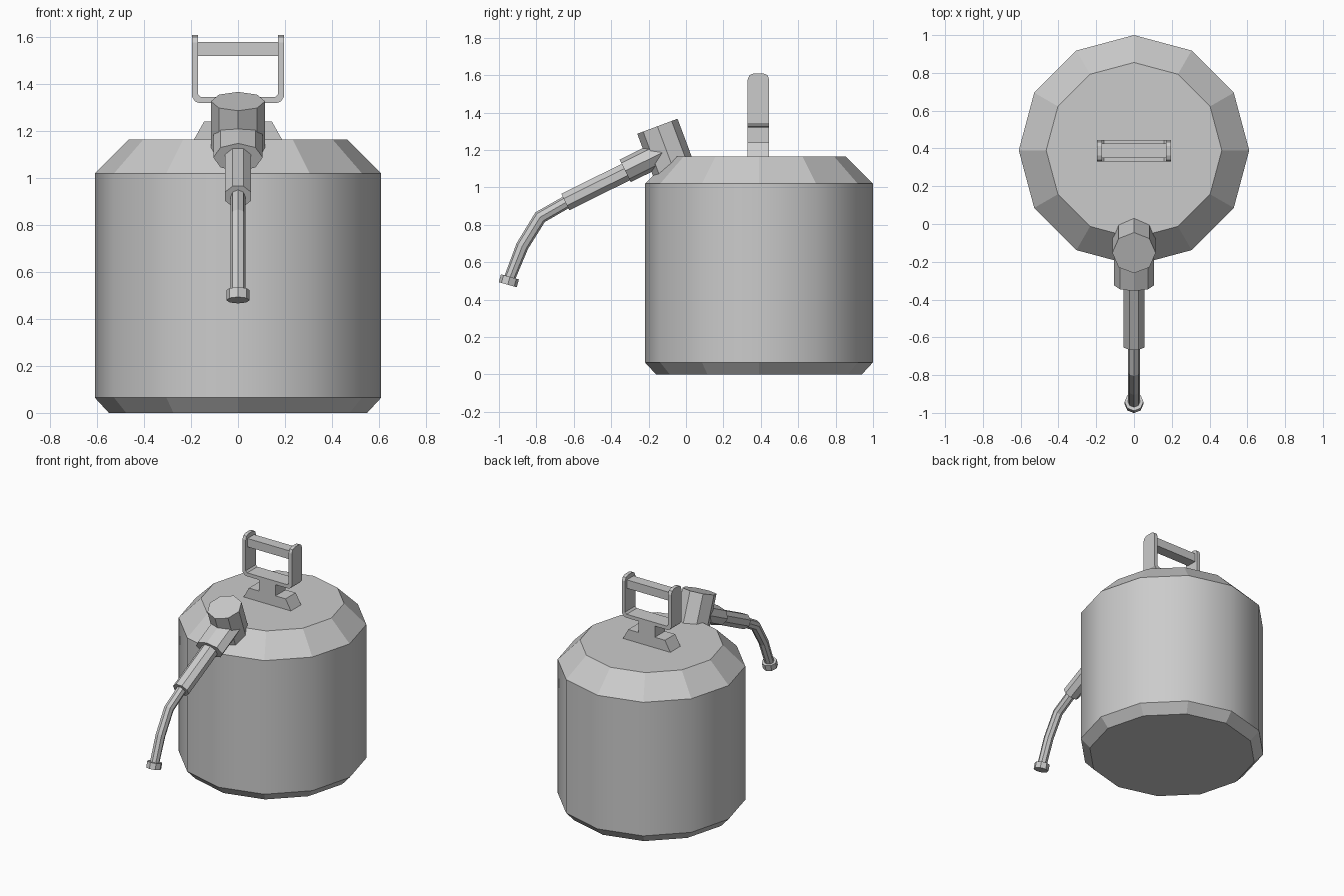
import bpy, bmesh, math
from mathutils import Vector

if "Cube" in bpy.data.objects:
    bpy.data.objects.remove(bpy.data.objects["Cube"])


def finish(bm, name):
    bmesh.ops.recalc_face_normals(bm, faces=bm.faces)
    me = bpy.data.meshes.new(name)
    bm.to_mesh(me)
    bm.free()
    ob = bpy.data.objects.new(name, me)
    bpy.context.collection.objects.link(ob)
    return ob


def loft(name, stations, n=8, phase=0.0, smooth_band=None):
    """Rings along a path in the YZ plane; station = (y, z, half width, half depth)."""
    bm = bmesh.new()
    rings = []
    pts = [Vector((0, s[0], s[1])) for s in stations]
    for i, (y, z, rx, rn) in enumerate(stations):
        d = Vector((0, 0, 0))
        if i > 0:
            d += (pts[i] - pts[i - 1]).normalized()
        if i < len(pts) - 1:
            d += (pts[i + 1] - pts[i]).normalized()
        d.normalize()
        nrm = Vector((0, -d.z, d.y))
        ring = []
        for k in range(n):
            a = 2 * math.pi * k / n + phase
            ring.append(bm.verts.new(pts[i] + Vector((rx * math.cos(a), 0, 0)) + nrm * rn * math.sin(a)))
        rings.append(ring)
    for i in range(len(rings) - 1):
        for k in range(n):
            j = (k + 1) % n
            f = bm.faces.new((rings[i][k], rings[i][j], rings[i + 1][j], rings[i + 1][k]))
            f.smooth = i == smooth_band
    bm.faces.new(rings[0])
    bm.faces.new(rings[-1])
    return finish(bm, name)


def extrude(name, outline, y0, y1):
    """XZ outline pushed along Y."""
    bm = bmesh.new()
    f = bm.faces.new([bm.verts.new((x, y0, z)) for x, z in outline])
    r = bmesh.ops.extrude_face_region(bm, geom=[f])
    bmesh.ops.translate(bm, vec=(0, y1 - y0, 0),
                        verts=[v for v in r["geom"] if isinstance(v, bmesh.types.BMVert)])
    return finish(bm, name)


def mirrored(half):
    return half + [(-x, z) for x, z in reversed(half)]


CY = 0.39

# Twelve-sided can with chamfered top and bottom
loft("can_body", [(CY, 0, .55, .55), (CY, .065, .61, .61),
                  (CY, 1.02, .61, .61), (CY, 1.165, .465, .465)], n=12, smooth_band=1)

# Tilted octagonal filler cap
t = math.radians(20.5)
top = (-0.153, 1.327)
L = 0.26
loft("filler_cap", [(top[0] + L * math.sin(t), top[1] - L * math.cos(t), .115, .115),
                    (*top, .115, .115)])

# Spout: flattened collar, thick tube, bent hose and tip
loft("spout_collar", [(-0.11, 1.195, .105, .067), (-0.325, 1.088, .105, .067)])
loft("spout_tube", [(-0.28, 1.103, .06, .053), (-0.645, .922, .06, .053)], phase=math.pi / 8)
loft("spout_hose", [(-0.60, .944, .032, .034), (-0.78, .841, .032, .036),
                    (-0.875, .687, .032, .034), (-0.945, .51, .032, .030)])
loft("spout_tip", [(-0.941, .522, .05, .05), (-0.953, .48, .05, .05)])

# Handle base, neck and U-shaped bracket
Y0, Y1 = CY - .06, CY + .055
extrude("handle_base", mirrored([(.19, 1.16), (.145, 1.24)]), Y0, Y1)
extrude("handle_neck", mirrored([(.065, 1.235), (.065, 1.325)]), Y0, Y1)
bracket = extrude("handle_bracket", mirrored(
    [(.165, 1.32), (.182, 1.326), (.195, 1.345), (.195, 1.61), (.17, 1.61),
     (.17, 1.357), (.158, 1.345)]), Y0, Y1)

# Rounded upper corners of the bracket arms
bm = bmesh.new()
bm.from_mesh(bracket.data)
corners = [e for e in bm.edges if all(v.co.z > 1.6 for v in e.verts)
           and abs(e.verts[0].co.y - e.verts[1].co.y) < 1e-5]
bmesh.ops.bevel(bm, geom=corners, offset=.033, segments=2, profile=.5, affect='EDGES')
bm.to_mesh(bracket.data)
bm.free()

# Grip bar between the arms
extrude("handle_grip", mirrored([(.172, 1.52), (.172, 1.58)]), CY - .04, CY + .035)
